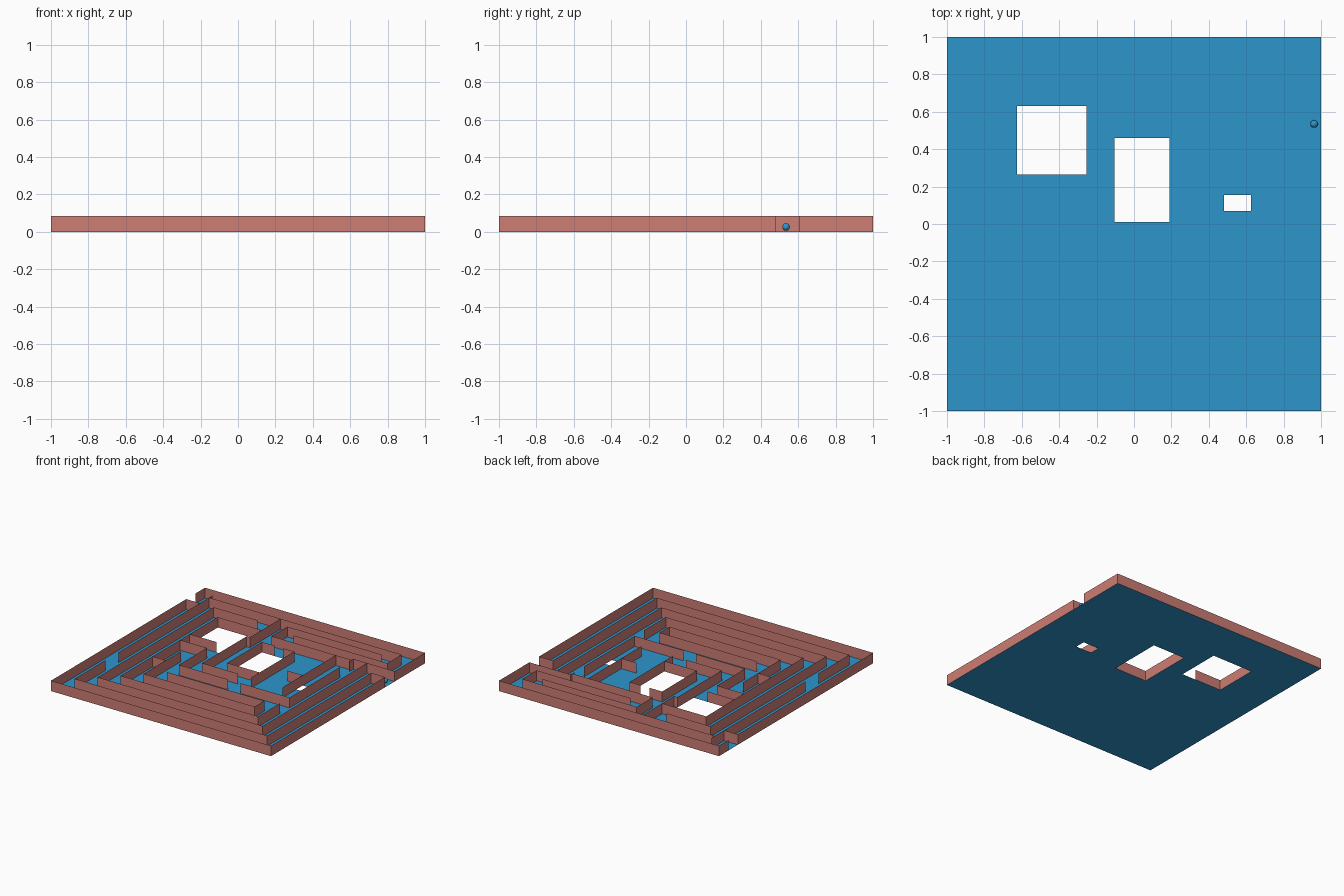
import bpy
import bmesh

WALL_HEIGHT = 0.085

cube = bpy.data.objects.get("Cube")
if cube:
    bpy.data.objects.remove(cube, do_unlink=True)


def make_material(name, colour):
    mat = bpy.data.materials.new(name)
    mat.use_nodes = True
    mat.diffuse_color = colour
    mat.node_tree.nodes["Principled BSDF"].inputs["Base Color"].default_value = colour
    return mat


blue = make_material("floor blue", (0.026, 0.30, 0.60, 1))
red = make_material("wall red", (0.61, 0.205, 0.174, 1))


def finish(name, bm, mat):
    mesh = bpy.data.meshes.new(name)
    bm.to_mesh(mesh)
    bm.free()
    mesh.materials.append(mat)
    obj = bpy.data.objects.new(name, mesh)
    bpy.context.collection.objects.link(obj)
    return obj


def wall(name, axis, x, y, *stops):
    """Thin upright wall: start at x, y, then run to each stop,
    turning a right angle each time; axis is the first direction."""
    points = [(x, y)]
    for stop in stops:
        x, y = (stop, y) if axis == "x" else (x, stop)
        axis = "y" if axis == "x" else "x"
        points.append((x, y))
    bm = bmesh.new()
    low = [bm.verts.new((px, py, 0)) for px, py in points]
    high = [bm.verts.new((px, py, WALL_HEIGHT)) for px, py in points]
    for i in range(len(points) - 1):
        bm.faces.new((low[i], low[i + 1], high[i + 1], high[i]))
    return finish(name, bm, red)


def floor(name, holes):
    """Flat sheet cut along the hole edges, with the hole cells left out."""
    xs = sorted({-1, 1} | {v for h in holes for v in (h[0], h[1])})
    ys = sorted({-1, 1} | {v for h in holes for v in (h[2], h[3])})
    bm = bmesh.new()
    grid = [[bm.verts.new((x, y, 0)) for y in ys] for x in xs]
    for i in range(len(xs) - 1):
        for j in range(len(ys) - 1):
            cx, cy = (xs[i] + xs[i + 1]) / 2, (ys[j] + ys[j + 1]) / 2
            if any(a < cx < b and c < cy < d for a, b, c, d in holes):
                continue
            bm.faces.new((grid[i][j], grid[i + 1][j],
                          grid[i + 1][j + 1], grid[i][j + 1]))
    loose = [v for v in bm.verts if not v.link_faces]
    bmesh.ops.delete(bm, geom=loose, context="VERTS")
    return finish(name, bm, blue)


# Floor with three open rooms
floor("floor", [(-.625, -.255, .265, .63),
                (-.105, .19, .01, .46),
                (.48, .625, .07, .155)])

# Outer wall, with a doorway on each side
wall("outer_wall_back", "y", 1, .605, 1, -1, .875)
wall("outer_wall_front", "y", -1, .755, -1, 1, .48)

# Outermost ring and the two entrances
wall("exit_stub", "x", -1, .755, -.875)
wall("entrance_side_wall", "x", 1, .48, .875, -.87, -.875, -.47)
wall("ring_left_wall", "y", -.875, -.3, .92)
wall("ring_back_wall", "x", -.875, .875, .875, .69, .02)

# Second ring
wall("second_ring", "x", -.35, .755, -.75, -.75, .75, .605)
wall("entrance_top_wall", "x", 1, .605, .625, .555)
wall("back_bracket", "x", .75, .79, -.105, .585, .625)

# Inner ring on the left and front
wall("inner_ring", "x", -.225, .63, -.625, -.63, .625, -.35)
wall("inner_ring_right", "y", .625, .43, -.225, .18)
wall("right_divider", "y", .48, .585, -.105)
wall("right_stub", "x", .34, .155, .48)

# Left room and its passages
wall("left_room_partition", "y", -.225, .875, .475, -.255, -.1, .07)
wall("left_room_front", "x", -.625, .265, -.38)
wall("left_passage", "x", -.625, .14, -.38, -.225, .065)

# Central room with a doorway at the back
wall("centre_room_walls", "x", .01, .46, -.105, .01, .19)
wall("centre_room_right", "x", .09, .46, .19, -.1)

# Front dead end
wall("front_dead_end", "y", -.505, -.02, -.505, .505, -.38, -.38)
wall("front_stub", "x", -.625, -.215, -.505)

# Ball waiting in the entrance
bpy.ops.mesh.primitive_uv_sphere_add(segments=24, ring_count=12, radius=.02,
                                     location=(.963, .535, .026))
ball = bpy.context.object
ball.name = "ball"
ball.data.materials.append(blue)
bpy.ops.object.shade_smooth()
